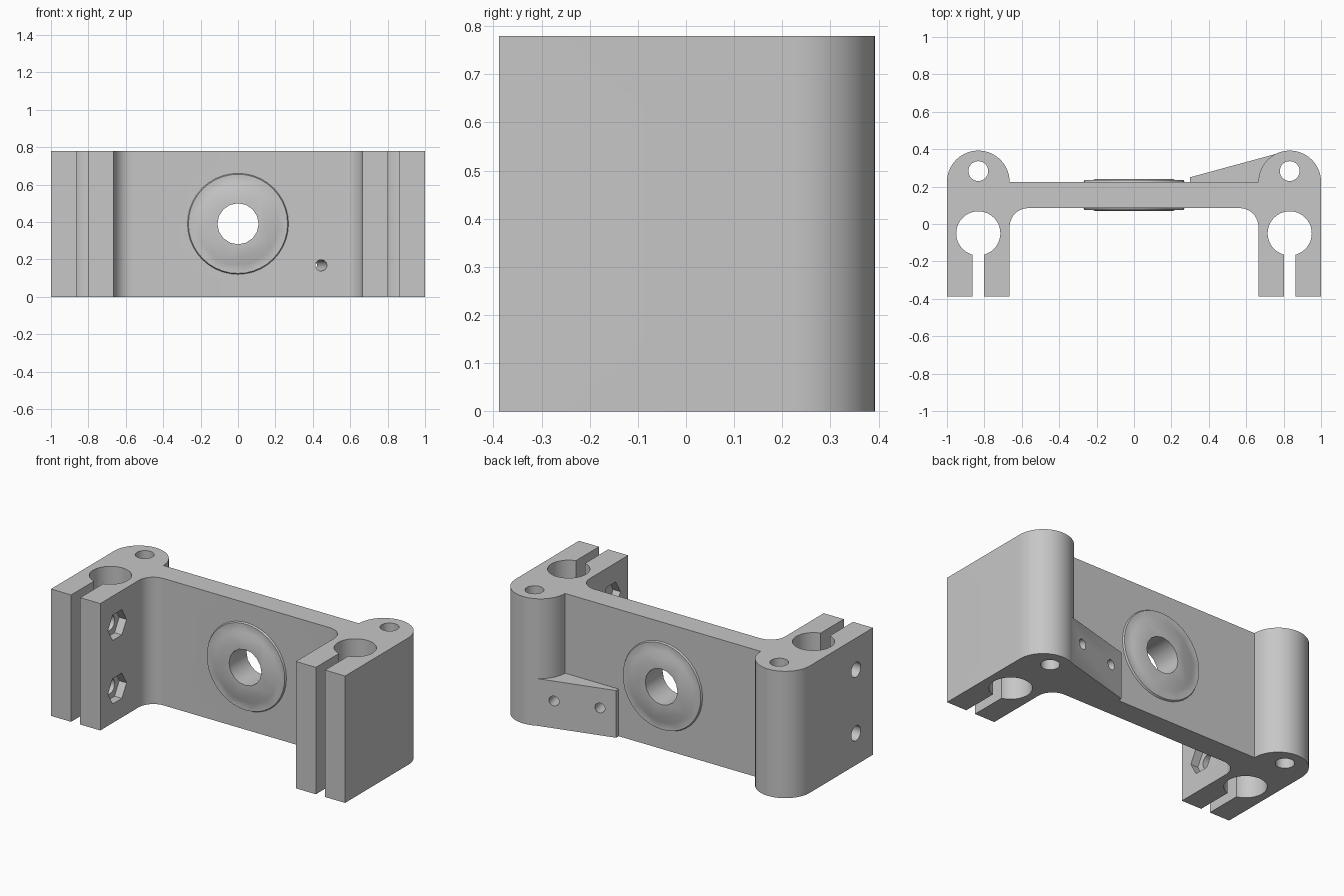
import bpy, bmesh
from math import sin, cos, pi, radians, atan2
from mathutils import Matrix, Vector

old = bpy.data.objects.get("Cube")
if old:
    bpy.data.objects.remove(old, do_unlink=True)

HEIGHT = 0.78
LUG_X, LUG_Y, LUG_R = 0.8325, 0.225, 0.1675
PLATE_FRONT, PLATE_BACK = 0.085, 0.225
INNER_X = 0.665

grey = bpy.data.materials.new("Plain grey")
grey.use_nodes = True
grey.diffuse_color = (0.57, 0.57, 0.57, 1)
grey.node_tree.nodes["Principled BSDF"].inputs["Base Color"].default_value = grey.diffuse_color


def add_object(name, bm):
    bmesh.ops.recalc_face_normals(bm, faces=bm.faces)
    mesh = bpy.data.meshes.new(name)
    bm.to_mesh(mesh)
    bm.free()
    mesh.materials.append(grey)
    ob = bpy.data.objects.new(name, mesh)
    bpy.context.collection.objects.link(ob)
    return ob


def prism(name, outline, z0, z1):
    bm = bmesh.new()
    face = bm.faces.new([bm.verts.new((x, y, z0)) for x, y in outline])
    side = bmesh.ops.extrude_face_region(bm, geom=[face])["geom"]
    bmesh.ops.translate(bm, vec=(0, 0, z1 - z0),
                        verts=[v for v in side if isinstance(v, bmesh.types.BMVert)])
    return add_object(name, bm)


def rod(name, start, end, r, sides=32, r_end=None):
    start, end = Vector(start), Vector(end)
    axis = end - start
    bm = bmesh.new()
    bmesh.ops.create_cone(bm, cap_ends=True, segments=sides, radius1=r,
                          radius2=r if r_end is None else r_end, depth=axis.length)
    turn = Vector((0, 0, 1)).rotation_difference(axis).to_matrix().to_4x4()
    bm.transform(Matrix.Translation((start + end) / 2) @ turn)
    return add_object(name, bm)


def combine(target, tool, operation):
    mod = target.modifiers.new("Boolean", "BOOLEAN")
    mod.object, mod.operation, mod.solver = tool, operation, "EXACT"
    bpy.context.view_layer.objects.active = target
    bpy.ops.object.modifier_apply(modifier=mod.name)
    bpy.data.objects.remove(tool, do_unlink=True)


def arc(cx, cy, r, a0, a1, n):
    return [(cx + r * cos(radians(a0 + (a1 - a0) * i / n)),
             cy + r * sin(radians(a0 + (a1 - a0) * i / n))) for i in range(n + 1)]


# Bracket outline: arm, inner fillet, plate and rounded lug, mirrored
half = [(0, PLATE_FRONT)]
half += arc(INNER_X - 0.1, PLATE_FRONT - 0.1, 0.1, 90, 0, 10)
half += [(INNER_X, -0.388), (1, -0.388)]
half += arc(LUG_X, LUG_Y, LUG_R, 0, 180, 28)
half += [(0, PLATE_BACK)]
body = prism("bracket_body", half + [(-x, y) for x, y in half[-2:0:-1]], 0, HEIGHT)

# Angled screw block behind the left end of the plate
wedge = [(0.30, 0.16), (0.30, 0.25), (0.76, 0.375), (0.83, 0.3), (0.83, 0.16)]
combine(body, prism("screw_block", wedge, 0, 0.29), "UNION")

# Shallow domed pads around the centre hole
for face, way in ((PLATE_BACK, 1), (PLATE_FRONT, -1)):
    for bottom, top, r0, r1 in ((-0.02, 0.010, 0.28, 0.265), (-0.01, 0.015, 0.262, 0.21)):
        combine(body, rod("centre_pad", (0, face + way * bottom, HEIGHT / 2),
                          (0, face + way * top, HEIGHT / 2), r0, 40, r1), "UNION")


def cut(tool):
    tool.hide_render = True
    combine(body, tool, "DIFFERENCE")


# Centre hole
cut(rod("centre_cutter", (0, -0.1, HEIGHT / 2), (0, 0.4, HEIGHT / 2), 0.11, 16))

for s in (-1, 1):
    x = s * LUG_X
    # Rod bore, clamp slot and lug pin hole
    cut(rod("bore_cutter", (x, -0.05, -0.1), (x, -0.05, 0.9), 0.118, 40))
    slot = [(x - 0.031, -0.5), (x + 0.031, -0.5), (x + 0.031, -0.06), (x - 0.031, -0.06)]
    cut(prism("slot_cutter", slot, -0.1, 0.9))
    cut(rod("pin_cutter", (x, 0.283, -0.1), (x, 0.283, 0.9), 0.053, 28))
    # Clamp bolt holes with hexagonal nut pockets on the inner faces
    for z in (HEIGHT / 4, HEIGHT * 3 / 4):
        cut(rod("bolt_cutter", (s * 0.6, -0.223, z), (s * 1.1, -0.223, z), 0.046, 28))
        pocket = [(-0.223 + 0.09 * cos(pi * i / 3), z + 0.09 * sin(pi * i / 3)) for i in range(6)]
        bm = bmesh.new()
        rings = [[bm.verts.new((s * px, y, pz)) for y, pz in pocket] for px in (0.6, 0.715)]
        bm.faces.new(rings[0])
        bm.faces.new(rings[1])
        for i in range(6):
            j = (i + 1) % 6
            bm.faces.new((rings[0][i], rings[0][j], rings[1][j], rings[1][i]))
        cut(add_object("nut_cutter", bm))

# Screw holes square to the angled face
slope = atan2(0.125, 0.46)
inward = Vector((sin(slope), -cos(slope), 0))
for x in (0.393, 0.655):
    p = Vector((x, 0.25 + (x - 0.30) * 0.125 / 0.46, 0.168))
    cut(rod("screw_cutter", p - inward * 0.05, p + inward * 0.36, 0.03, 20))

# Smooth the curved walls and keep the edges sharp
bpy.ops.object.select_all(action="DESELECT")
body.select_set(True)
bpy.context.view_layer.objects.active = body
bpy.ops.object.shade_smooth_by_angle(angle=radians(30))
